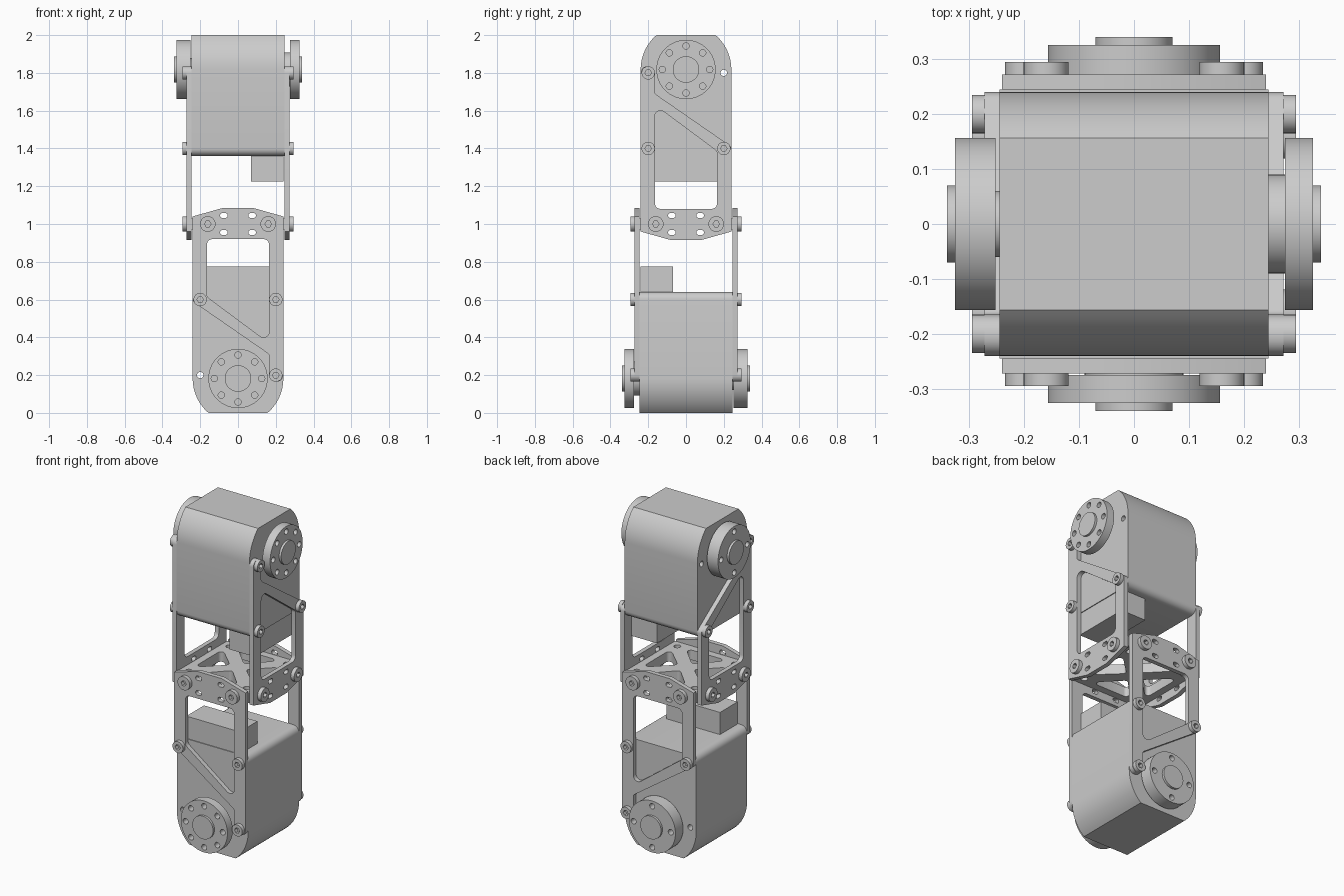
import bpy, bmesh
from math import sin, cos, pi, radians, asin
from mathutils import Matrix, Vector

if "Cube" in bpy.data.objects:
    bpy.data.objects.remove(bpy.data.objects["Cube"], do_unlink=True)

grey = bpy.data.materials.new("light grey")
grey.use_nodes = True
COLOUR = (0.604, 0.604, 0.604, 1)
grey.diffuse_color = COLOUR
grey.node_tree.nodes["Principled BSDF"].inputs["Base Color"].default_value = COLOUR


def circle(cx, cy, r, n=32):
    return [(cx + r * cos(2 * pi * i / n), cy + r * sin(2 * pi * i / n)) for i in range(n)]


def rounded(points, radius, steps=6):
    """Fillet polygon corners; radius is one number or one per corner."""
    out = []
    n = len(points)
    radii = radius if isinstance(radius, list) else [radius] * n
    for i, r in enumerate(radii):
        p = Vector(points[i])
        if r == 0:
            out.append(tuple(p))
            continue
        a = (Vector(points[i - 1]) - p).normalized()
        b = (Vector(points[(i + 1) % n]) - p).normalized()
        half = a.angle(b) / 2
        centre = p + (a + b).normalized() * (r / sin(half))
        reach = r * cos(half) / sin(half)
        start = (p + a * reach - centre).normalized()
        end = (p + b * reach - centre).normalized()
        sweep = pi - 2 * half
        for k in range(steps + 1):
            t = k / steps
            d = (start * sin((1 - t) * sweep) + end * sin(t * sweep)) / sin(sweep)
            out.append(tuple(centre + d * r))
    return out


def slab(name, loops, lo, hi, frame):
    """Extrude an outline with holes from lo to hi along the frame's w axis."""
    curve = bpy.data.curves.new(name + "_profile", "CURVE")
    curve.dimensions = "2D"
    curve.fill_mode = "BOTH"
    curve.extrude = (hi - lo) / 2
    for loop in loops:
        spline = curve.splines.new("POLY")
        spline.points.add(len(loop) - 1)
        for point, (u, v) in zip(spline.points, loop):
            point.co = (u, v, 0, 1)
        spline.use_cyclic_u = True
    temp = bpy.data.objects.new(name + "_profile", curve)
    mesh = bpy.data.meshes.new_from_object(temp)
    bpy.data.objects.remove(temp)
    bpy.data.curves.remove(curve)
    mesh.name = name
    bm = bmesh.new()
    bm.from_mesh(mesh)
    bmesh.ops.remove_doubles(bm, verts=bm.verts, dist=1e-5)
    bmesh.ops.transform(bm, matrix=frame @ Matrix.Translation((0, 0, (lo + hi) / 2)), verts=bm.verts)
    bmesh.ops.recalc_face_normals(bm, faces=bm.faces)
    bm.to_mesh(mesh)
    bm.free()
    mesh.materials.clear()
    mesh.materials.append(grey)
    mesh.shade_smooth()
    mesh.set_sharp_from_angle(angle=radians(30))
    obj = bpy.data.objects.new(name, mesh)
    bpy.context.scene.collection.objects.link(obj)


def both_sides(name, loops, lo, hi, frame):
    slab(name + "_a", loops, lo, hi, frame)
    slab(name + "_b", loops, -hi, -lo, frame)


AXIS = 0.182    # height of the motor axis
HALF = 0.24     # half width of the housing
INNER = 0.245   # inner face of the brackets
OUTER = 0.272   # outer face of the brackets


def motor_module(tag, frame):
    # Housing: round lower end cut flat, filleted upper corners
    low = asin(-AXIS / HALF)
    right = [(HALF * cos(low * (1 - i / 12)), AXIS + HALF * sin(low * (1 - i / 12))) for i in range(13)]
    right += [(0.2 + 0.04 * cos(i * pi / 12), 0.6 + 0.04 * sin(i * pi / 12)) for i in range(7)]
    left = [(-u, v) for u, v in reversed(right)]
    slab(tag + "_housing", [right + left, circle(-0.2, 0.2, 0.017, 16)], -INNER, INNER, frame)

    # Connector block on the housing
    slab(tag + "_connector_block",
         [[(-0.18, 0.64), (0.18, 0.64), (0.18, 0.775), (-0.18, 0.775)]], 0.07, HALF, frame)

    # Side brackets with a slanted strut and a large window
    outline = rounded(
        [(0.165, 0.165), (HALF, 0.165), (HALF, 1.04), (0.08, 1.085), (-0.08, 1.085),
         (-HALF, 1.04), (-HALF, 0.59), (0.165, 0.31)],
        [0.035, 0.035, 0, 0, 0, 0, 0.03, 0.02])
    window = rounded([(0.165, 0.37), (0.165, 0.92), (-0.165, 0.92), (-0.165, 0.615)], 0.03)
    slots = [rounded([(u - 0.02, v - 0.013), (u + 0.02, v - 0.013),
                      (u + 0.02, v + 0.013), (u - 0.02, v + 0.013)], 0.012)
             for u in (-0.075, 0.075) for v in (0.955, 1.045)]
    both_sides(tag + "_bracket", [outline, window] + slots, INNER, OUTER, frame)

    # Screw bosses
    bosses = [(-0.2, 0.6, 0.035), (0.2, 0.6, 0.035), (0.2, 0.2, 0.035),
              (-0.16, 1.0, 0.041), (0.16, 1.0, 0.041)]
    for i, (u, v, r) in enumerate(bosses):
        both_sides(f"{tag}_boss_{i + 1}", [circle(u, v, r), circle(u, v, 0.017, 6)],
                   OUTER, 0.295, frame)

    # Output discs: eight holes on one side, four on the other
    def disc(name, holes, lo, hi):
        ring = [circle(0.125 * cos(2 * pi * i / holes), AXIS + 0.125 * sin(2 * pi * i / holes), 0.017, 16)
                for i in range(holes)]
        slab(name, [circle(0, AXIS, 0.157, 64)] + ring, lo, hi, frame)

    disc(tag + "_drive_disc", 8, 0.275, 0.326)
    slab(tag + "_drive_spacer", [circle(0, AXIS, 0.09, 48)], INNER, 0.275, frame)
    disc(tag + "_idler_disc", 4, -0.326, -0.252)
    slab(tag + "_idler_spacer", [circle(0, AXIS, 0.06, 48)], -0.252, -INNER, frame)
    both_sides(tag + "_hub", [circle(0, AXIS, 0.07, 48)], 0.326, 0.34, frame)


# Lower module faces the front; upper one is inverted and turned a quarter
lower = Matrix(((1, 0, 0, 0), (0, 0, -1, 0), (0, 1, 0, 0), (0, 0, 0, 1)))
upper = Matrix(((0, 0, 1, 0), (-1, 0, 0, 0), (0, -1, 0, 2), (0, 0, 0, 1)))
motor_module("lower", lower)
motor_module("upper", upper)

# Lattice plate joining the two pairs of brackets
cells = []
for k in range(4):
    turn = Matrix.Rotation(k * pi / 2, 2)
    cell = rounded([(0.2, -0.14), (0.2, 0.14), (0.055, 0)], 0.02)
    cells.append([tuple(turn @ Vector(p)) for p in cell])
    hole = turn @ Vector((0.195, 0.195))
    cells.append(circle(hole.x, hole.y, 0.02, 16))
square = [(-INNER, -INNER), (INNER, -INNER), (INNER, INNER), (-INNER, INNER)]
slab("lattice_plate", [square] + cells, -0.03, 0.03, Matrix.Translation((0, 0, 1)))
